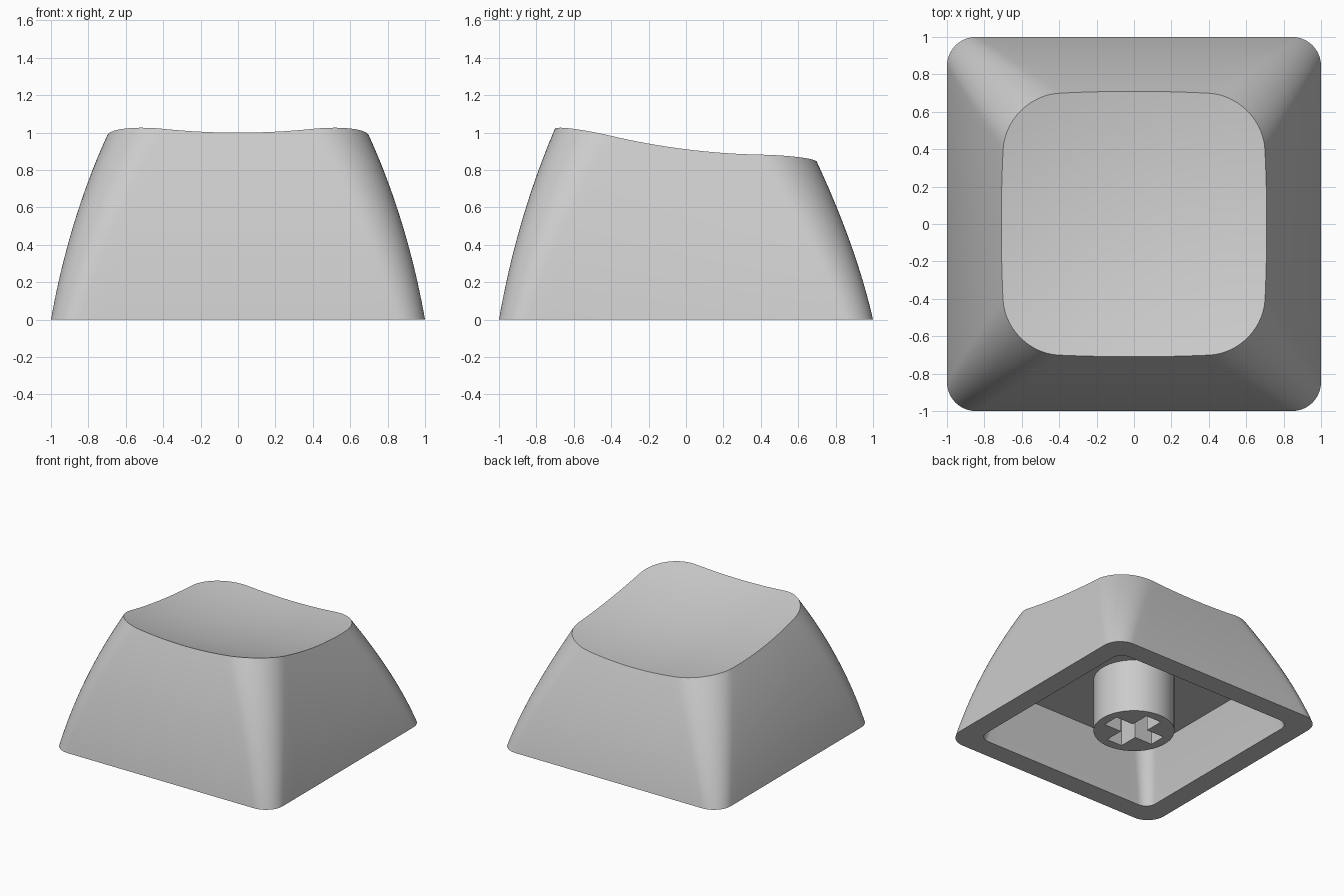
import bpy, bmesh, math

cube = bpy.data.objects.get("Cube")
if cube:
    bpy.data.objects.remove(cube, do_unlink=True)

grey = bpy.data.materials.new("light grey plastic")
grey.use_nodes = True
colour = (0.6, 0.6, 0.6, 1)
grey.diffuse_color = colour
grey.node_tree.nodes["Principled BSDF"].inputs["Base Color"].default_value = colour

SIDE_STEPS, CORNER_STEPS, WALL_STEPS, TOP_RINGS = 16, 14, 20, 14
ROOF_Z = 0.44


def rounded_square(half, radius):
    """Points anticlockwise round a square with round corners."""
    pts = []
    core = half - radius
    for q in range(4):
        c, s = round(math.cos(q * math.pi / 2)), round(math.sin(q * math.pi / 2))
        local = [(half, core * (2 * i / SIDE_STEPS - 1)) for i in range(SIDE_STEPS)]
        for i in range(CORNER_STEPS):
            a = math.pi / 2 * i / CORNER_STEPS
            local.append((core + radius * math.cos(a), core + radius * math.sin(a)))
        pts += [(c * x - s * y, s * x + c * y) for x, y in local]
    return pts


def dish(x, y):
    """Height of the scooped, tilted top."""
    return 0.838 - 0.125 * y + 0.145 * (x * x + y * y)


def outline(t):
    """Outer cross-section, curving inwards as t goes from base to top."""
    return rounded_square(1 - 0.18 * t - 0.11 * t * t, 0.155 + 0.14 * t)


def wall_point(index, t):
    x, y = outline(t)[index]
    return x, y, t * (0.91 - 0.125 * y)


def finish(obj, name):
    obj.name = name
    obj.data.materials.clear()
    obj.data.materials.append(grey)
    bpy.ops.object.select_all(action="DESELECT")
    obj.select_set(True)
    bpy.context.view_layer.objects.active = obj
    bpy.ops.object.shade_smooth_by_angle(angle=math.radians(30))


# Find where each wall column meets the dish
count = len(outline(0))
tops = []
for i in range(count):
    t = 1.0
    for _ in range(8):
        x, y, z = wall_point(i, t)
        t *= dish(x, y) / z
    tops.append(t)

# Rings run from the dish centre, down the walls, under the rim, to the inner roof
rim = [wall_point(i, tops[i]) for i in range(count)]
rings = []
for k in range(1, TOP_RINGS):
    f = k / TOP_RINGS
    rings.append([(x * f, y * f, dish(x * f, y * f)) for x, y, _ in rim])
for k in range(WALL_STEPS, -1, -1):
    rings.append([wall_point(i, tops[i] * k / WALL_STEPS) for i in range(count)])
for half, radius, z in ((0.83, 0.09, 0), (0.795, 0.105, ROOF_Z / 2), (0.745, 0.12, ROOF_Z)):
    rings.append([(x, y, z) for x, y in rounded_square(half, radius)])

bm = bmesh.new()
loops = [[bm.verts.new(p) for p in ring] for ring in rings]
for a, b in zip(loops, loops[1:]):
    for i in range(count):
        j = (i + 1) % count
        bm.faces.new((a[i], b[i], b[j], a[j]))
centre = bm.verts.new((0, 0, dish(0, 0)))
for i in range(count):
    bm.faces.new((centre, loops[0][i], loops[0][(i + 1) % count]))
bm.faces.new(loops[-1][::-1])
bmesh.ops.recalc_face_normals(bm, faces=bm.faces)
mesh = bpy.data.meshes.new("cap_shell")
bm.to_mesh(mesh)
bm.free()
shell = bpy.data.objects.new("cap_shell", mesh)
bpy.context.collection.objects.link(shell)
finish(shell, "cap_shell")

# Mounting stem: a round post with a cross-shaped socket
circle = [(0.305 * math.cos(a), 0.305 * math.sin(a))
          for a in (math.tau * i / 64 for i in range(64))]
cross = []
ARM, WIDTH = 0.23, 0.07
for q in range(4):
    c, s = round(math.cos(q * math.pi / 2)), round(math.sin(q * math.pi / 2))
    for x, y in ((ARM, -WIDTH), (ARM, WIDTH), (WIDTH, WIDTH)):
        cross.append((c * x - s * y, s * x + c * y))

curve = bpy.data.curves.new("stem", "CURVE")
curve.dimensions = "2D"
curve.fill_mode = "BOTH"
curve.extrude = ROOF_Z / 2 + 0.01
for pts in (circle, cross):
    spline = curve.splines.new("POLY")
    spline.points.add(len(pts) - 1)
    for p, (x, y) in zip(spline.points, pts):
        p.co = (x, y, 0, 1)
    spline.use_cyclic_u = True
stem = bpy.data.objects.new("stem", curve)
stem.location.z = curve.extrude
bpy.context.collection.objects.link(stem)
bpy.ops.object.select_all(action="DESELECT")
stem.select_set(True)
bpy.context.view_layer.objects.active = stem
bpy.ops.object.convert(target="MESH")
stem = bpy.context.view_layer.objects.active
bm = bmesh.new()
bm.from_mesh(stem.data)
bmesh.ops.remove_doubles(bm, verts=bm.verts, dist=0.0005)
bmesh.ops.recalc_face_normals(bm, faces=bm.faces)
bm.to_mesh(stem.data)
bm.free()
finish(stem, "stem")
